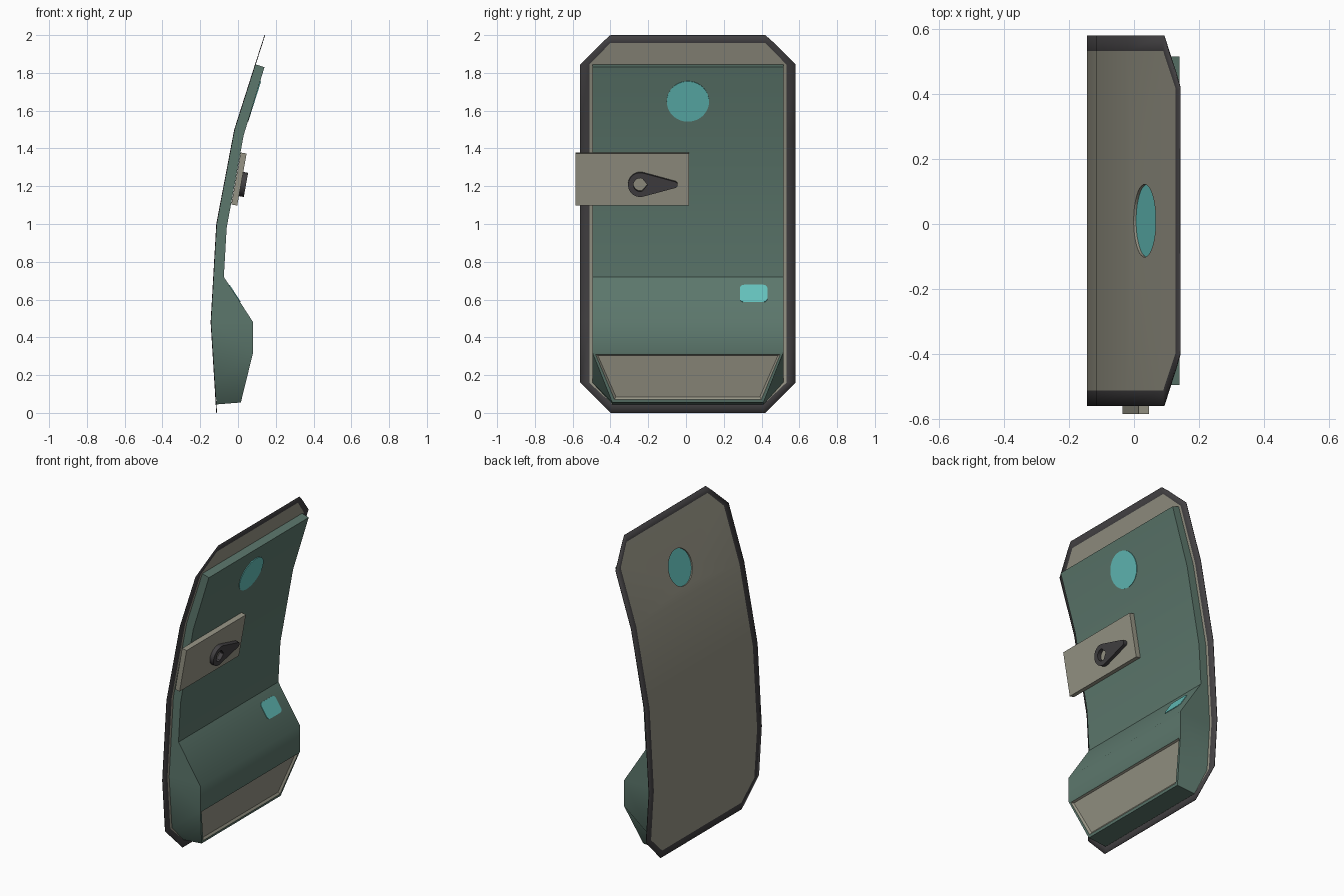
import bpy, bmesh, math
from mathutils import Matrix, Vector

if "Cube" in bpy.data.objects:
    bpy.data.objects.remove(bpy.data.objects["Cube"])

CY = 0.01  # centre line of the door


def material(name, rgb):
    m = bpy.data.materials.new(name)
    m.use_nodes = True
    lin = [((c / 255 + 0.055) / 1.055) ** 2.4 for c in rgb] + [1]
    m.diffuse_color = lin
    m.node_tree.nodes["Principled BSDF"].inputs["Base Color"].default_value = lin
    return m


TAUPE = material("taupe_metal", (150, 148, 133))
DARK = material("dark_rubber", (66, 64, 66))
GREEN = material("green_lining", (92, 119, 108))
CYAN = material("cyan_glass", (100, 192, 187))


def finish(name, bm, mats, smooth=None):
    bmesh.ops.recalc_face_normals(bm, faces=bm.faces)
    mesh = bpy.data.meshes.new(name)
    bm.to_mesh(mesh)
    bm.free()
    ob = bpy.data.objects.new(name, mesh)
    bpy.context.collection.objects.link(ob)
    for m in mats:
        mesh.materials.append(m)
    if smooth:
        bpy.ops.object.select_all(action='DESELECT')
        ob.select_set(True)
        bpy.context.view_layer.objects.active = ob
        bpy.ops.object.shade_smooth_by_angle(angle=math.radians(smooth))
    return ob


def frame(x, y, z, lean):
    """Local axes: outward into the cabin, along y, up the leaning surface."""
    n = Vector((math.cos(lean), 0, -math.sin(lean)))
    v = Vector((math.sin(lean), 0, math.cos(lean)))
    m = Matrix((n, (0, 1, 0), v)).transposed().to_4x4()
    return Matrix.Translation((x, y, z)) @ m


def prism(name, outline, depth, place, mat, hole=None, smooth=None):
    """Extrude an outline through a depth range, optionally around a matching hole."""
    bm = bmesh.new()
    loops = [[bm.verts.new(place @ Vector((d, a, b))) for a, b in pts]
             for pts in ([outline, hole] if hole else [outline]) for d in depth]
    count = len(outline)

    def bridge(p, q):
        for i in range(count):
            j = (i + 1) % count
            bm.faces.new((p[i], p[j], q[j], q[i]))

    bridge(loops[0], loops[1])
    if hole:
        bridge(loops[2], loops[3])
        bridge(loops[0], loops[2])
        bridge(loops[1], loops[3])
    else:
        bm.faces.new(loops[0])
        bm.faces.new(loops[1])
    return finish(name, bm, [mat], smooth)


def arc(cx, cy, r, start, end, steps):
    angles = [math.radians(start + (end - start) * i / steps) for i in range(steps + 1)]
    return [(cx + r * math.cos(a), cy + r * math.sin(a)) for a in angles]


def circle(r, steps=40):
    return arc(0, 0, r, 0, 360, steps)[:-1]


# Outer skin: rows of x, z, outer half width, half width inside the seal
skin_rows = [(-.115, 0, .41, .40), (-.118, .045, .455, .40), (-.125, .16, .57, .522),
             (-.145, .48, .57, .522), (-.115, 1, .57, .522), (-.02, 1.5, .57, .522),
             (.09, 1.845, .57, .522), (.127, 1.96, .455, .41), (.14, 2, .41, .40)]
bm = bmesh.new()
grid = [[bm.verts.new((x, CY + y, z)) for y in (-wo, -wi, wi, wo)]
        for x, z, wo, wi in skin_rows]
for r in range(len(grid) - 1):
    for c in range(3):
        f = bm.faces.new((grid[r][c], grid[r + 1][c], grid[r + 1][c + 1], grid[r][c + 1]))
        f.material_index = int(c != 1 or r in (0, len(grid) - 2))
skin = finish("outer_skin", bm, [TAUPE, DARK], 30)
thick = skin.modifiers.new("thickness", 'SOLIDIFY')
thick.thickness = .004
thick.offset = -1 if skin.data.polygons[0].normal.x < 0 else 1

# Inner lining: rows of back x, z, front x, z, half width
lining_rows = [(-.113, .045, .015, .055, .40), (-.123, .16, .08, .32, .505),
               (-.142, .48, .08, .48, .505), (-.127, .74, -.075, .72, .505),
               (-.112, 1, -.06, .98, .505), (-.017, 1.5, .03, 1.47, .505),
               (.093, 1.845, .14, 1.83, .505)]
bm = bmesh.new()
rings = [[bm.verts.new((x, CY + y, z)) for x, y, z in
          ((bx, -w, bz), (bx, w, bz), (fx, w, fz), (fx, -w, fz))]
         for bx, bz, fx, fz, w in lining_rows]
bm.faces.new(rings[0])
bm.faces.new(rings[-1])
for r, (lo, hi) in enumerate(zip(rings, rings[1:])):
    for i in range(4):
        j = (i + 1) % 4
        f = bm.faces.new((lo[i], lo[j], hi[j], hi[i]))
        if r == 0 and i == 2:
            pocket = f
bmesh.ops.recalc_face_normals(bm, faces=bm.faces)
# Recessed panel in the foot of the lining
bmesh.ops.inset_individual(bm, faces=[pocket], thickness=.02)
walls = bmesh.ops.inset_individual(bm, faces=[pocket], thickness=.014, depth=-.012)["faces"]
for f in walls + [pocket]:
    f.material_index = 1
lining = finish("inner_lining", bm, [GREEN, TAUPE], 35)

# Round window, sunk a little into the outer skin
window_place = frame(.033, CY, 1.666, math.atan(.32))
cutter = prism("window_cutter", circle(.112), (-.03, .010), window_place, TAUPE)
cutter.hide_render = True
cutter.hide_viewport = True
for ob in (skin, lining):
    cut = ob.modifiers.new("window_cut", 'BOOLEAN')
    cut.object = cutter
    cut.operation = 'DIFFERENCE'
    cut.solver = 'EXACT'
prism("round_window", circle(.112), (.008, .058), window_place, CYAN, smooth=30)

# Small rounded indicator on the sloping shelf
hw, hv, r = .073, .054, .022
corners = [(hw, hv, 0), (-hw, hv, 90), (-hw, -hv, 180), (hw, -hv, 270)]
outline = [p for a, b, s in corners
           for p in arc(a - math.copysign(r, a), b - math.copysign(r, b), r, s, s + 90, 5)]
prism("indicator_window", outline, (-.004, .004),
      frame(-.018, .358, .631, -math.atan2(.155, .24)), CYAN)

# Handle plate
plate_place = frame(.005, -.285, 1.238, math.atan(.18))
prism("handle_plate", [(-.30, -.14), (.30, -.14), (.30, .14), (-.30, .14)],
      (-.016, .016), plate_place, TAUPE)

# Teardrop handle around an open hub
big, small, reach = .065, .017, .181
t = math.degrees(math.acos((big - small) / reach))
drop = arc(0, 0, big, t, 360 - t, 24) + arc(reach, 0, small, -t, t, 8)
ring = [(.036 * math.cos(math.atan2(b, a)), .036 * math.sin(math.atan2(b, a))) for a, b in drop]
handle_place = plate_place @ Matrix.Translation((.016, .043, -.024))
prism("handle", drop, (0, .026), handle_place, DARK, hole=ring, smooth=30)
